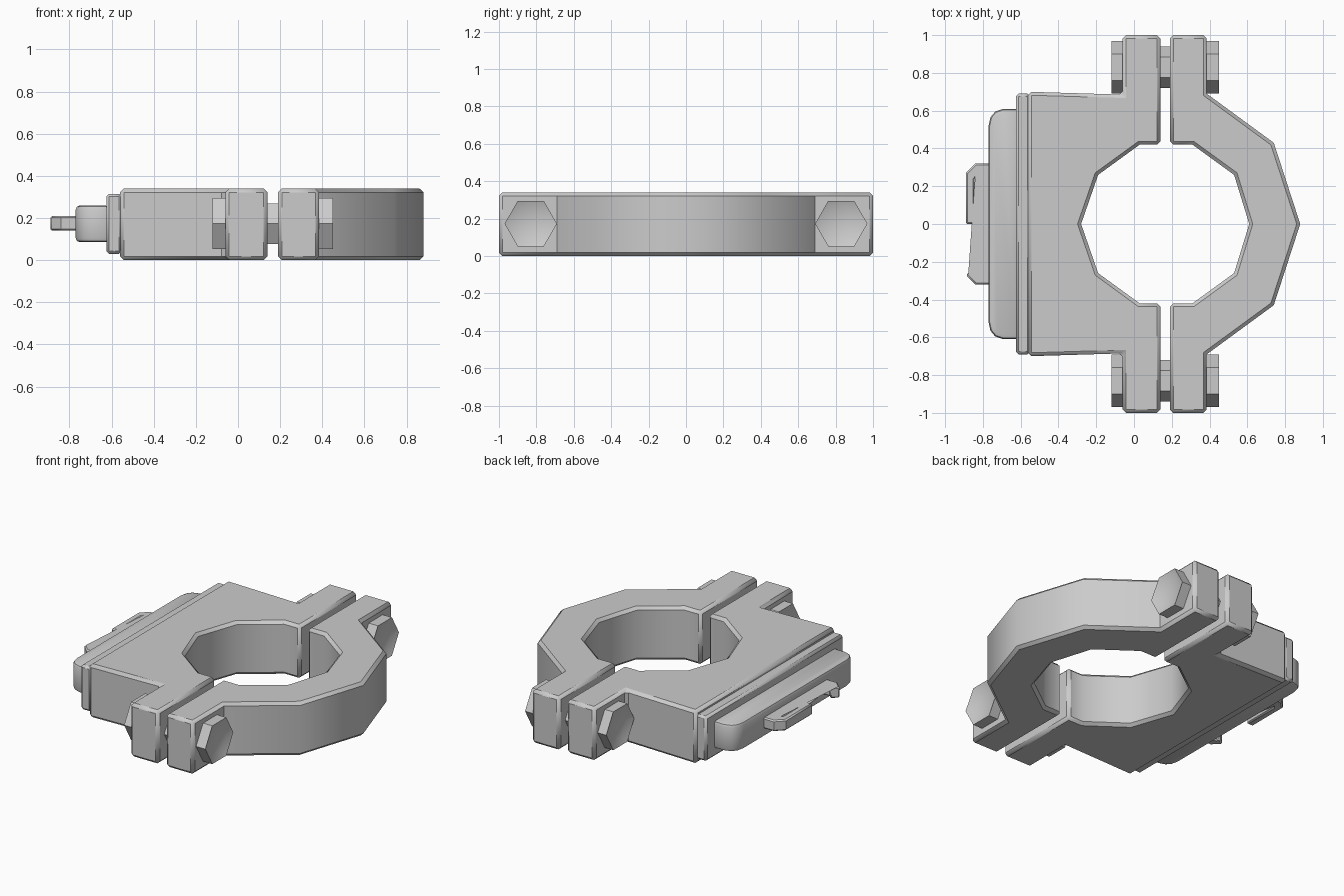
import bpy, bmesh
from math import sin, cos, pi, radians
from mathutils import Vector

cube = bpy.data.objects.get("Cube")
if cube:
    bpy.data.objects.remove(cube, do_unlink=True)

grey = bpy.data.materials.new("plain grey")
grey.use_nodes = True
colour = (0.6, 0.6, 0.6, 1)
grey.diffuse_color = colour
grey.node_tree.nodes["Principled BSDF"].inputs["Base Color"].default_value = colour


def extrude(name, points, direction, bevel=0, segments=1, socket=0):
    """Extrude a closed outline, chamfer its sharp edges, optionally sink a socket."""
    bm = bmesh.new()
    base = bm.faces.new([bm.verts.new(p) for p in points])
    res = bmesh.ops.extrude_face_region(bm, geom=[base], use_keep_orig=True)
    moved = [v for v in res["geom"] if isinstance(v, bmesh.types.BMVert)]
    bmesh.ops.translate(bm, verts=moved, vec=direction)
    bmesh.ops.recalc_face_normals(bm, faces=bm.faces[:])
    if bevel:
        sharp = [e for e in bm.edges if e.calc_face_angle(0) > radians(60)]
        bmesh.ops.bevel(bm, geom=sharp, offset=bevel, segments=segments,
                        profile=0.5, affect='EDGES', clamp_overlap=True)
    if socket:
        out = Vector(direction).normalized()
        end = max(bm.faces, key=lambda f: f.normal.dot(out))
        bmesh.ops.inset_region(bm, faces=[end], thickness=socket)
        bmesh.ops.translate(bm, verts=end.verts[:], vec=-0.02 * out)
    mesh = bpy.data.meshes.new(name)
    bm.to_mesh(mesh)
    bm.free()
    mesh.materials.append(grey)
    obj = bpy.data.objects.new(name, mesh)
    bpy.context.collection.objects.link(obj)
    bpy.ops.object.select_all(action='DESELECT')
    obj.select_set(True)
    bpy.context.view_layer.objects.active = obj
    bpy.ops.object.shade_smooth_by_angle(angle=radians(40))
    return obj


def plan(name, half, z0, z1, bevel, segments=1):
    """Extrude upwards a plan outline given for +y and mirrored to -y."""
    outline = half + [(x, -y) for x, y in reversed(half) if y]
    return extrude(name, [(x, y, z0) for x, y in outline], (0, 0, z1 - z0), bevel, segments)


def hexagon(x, y, radius):
    return [(x, y + radius * cos(i * pi / 3), 0.173 + radius * sin(i * pi / 3))
            for i in range(6)]


# Two clamp halves
plan("block_clamp_half",
     [(-0.56, 0.70), (-0.06, 0.685), (-0.06, 1), (0.14, 1), (0.14, 0.42),
      (0.03, 0.42), (-0.19, 0.26), (-0.28, 0)], 0, 0.34, 0.018)
plan("round_clamp_half",
     [(0.88, 0), (0.74, 0.43), (0.385, 0.69), (0.385, 1), (0.19, 1), (0.19, 0.42),
      (0.31, 0.42), (0.53, 0.26), (0.61, 0)], 0, 0.34, 0.018)

# Back plate, rounded housing and handle
plan("back_plate", [(-0.625, 0.69), (-0.55, 0.69)], 0.03, 0.315, 0.014)
plan("housing", [(-0.61, 0.61), (-0.69, 0.61), (-0.735, 0.595), (-0.76, 0.565), (-0.77, 0.52)],
     0.085, 0.26, 0.02, 2)
plan("handle",
     [(-0.76, 0.32), (-0.84, 0.32), (-0.89, 0.27), (-0.89, 0),
      (-0.845, 0), (-0.845, 0.235), (-0.83, 0.255), (-0.76, 0.255)], 0.14, 0.21, 0.008)

# Bolts through both pairs of lugs
for side, y in (("front", -0.83), ("back", 0.83)):
    extrude(side + "_bolt_shank", hexagon(-0.05, y, 0.11), (0.42, 0, 0))
    extrude(side + "_bolt_head", hexagon(0.37, y, 0.14), (0.08, 0, 0), socket=0.047)
    extrude(side + "_bolt_nut", hexagon(-0.04, y, 0.14), (-0.08, 0, 0), socket=0.047)
